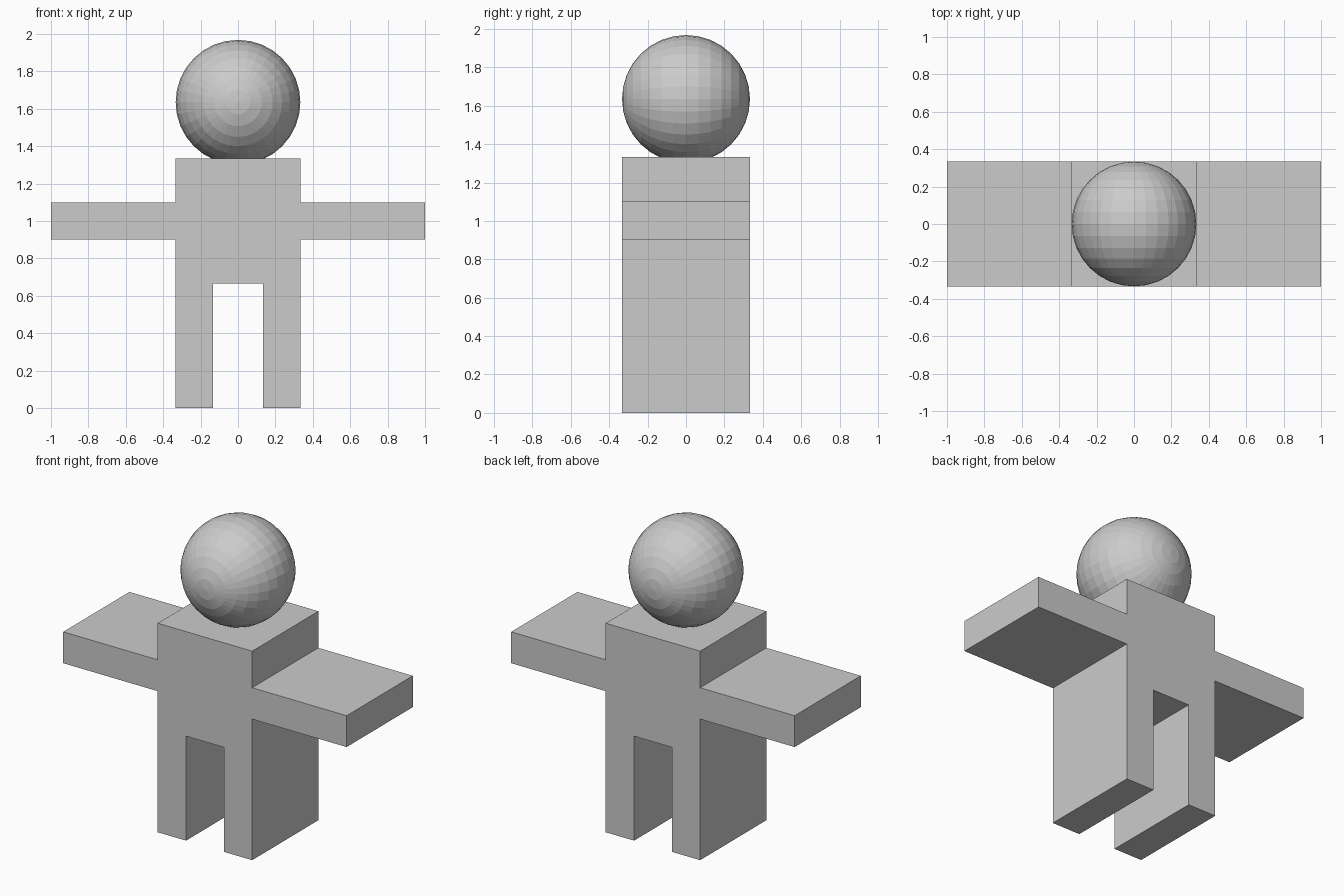
import bpy, bmesh, math

if "Cube" in bpy.data.objects:
    bpy.data.objects.remove(bpy.data.objects["Cube"])

T = 1 / 3  # half width and half depth of the torso

# Body: half outline (x, z), mirrored and extruded front to back
half = [(0.133, 2 * T), (0.133, 0), (T, 0), (T, 0.9), (1, 0.9),
        (1, 1.1), (T, 1.1), (T, 4 * T)]
outline = half + [(-x, z) for x, z in reversed(half)]
bm = bmesh.new()
front = bm.faces.new([bm.verts.new((x, -T, z)) for x, z in outline])
ext = bmesh.ops.extrude_face_region(bm, geom=[front], use_keep_orig=True)
bmesh.ops.translate(bm, vec=(0, 2 * T, 0),
                    verts=[v for v in ext["geom"] if isinstance(v, bmesh.types.BMVert)])
bmesh.ops.recalc_face_normals(bm, faces=bm.faces)
mesh = bpy.data.meshes.new("body")
bm.to_mesh(mesh)
bm.free()
body = bpy.data.objects.new("body", mesh)
bpy.context.collection.objects.link(body)

# Head: faceted sphere with its poles facing front and back
bpy.ops.mesh.primitive_uv_sphere_add(segments=32, ring_count=16, radius=T,
                                     location=(0, 0, 1.635),
                                     rotation=(math.pi / 2, 0, 0))
bpy.context.object.name = "head"
